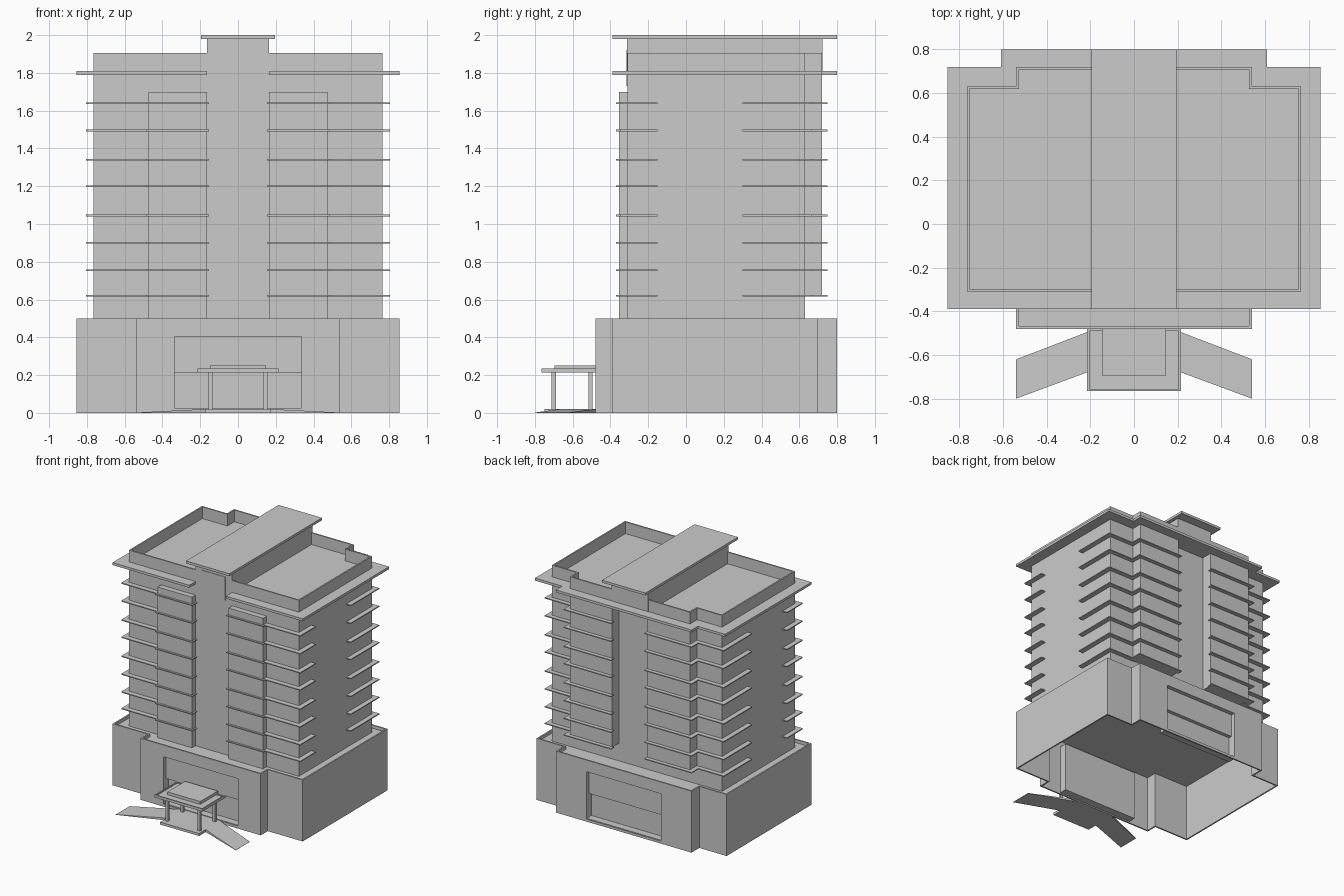
import bpy, bmesh

if "Cube" in bpy.data.objects:
    bpy.data.objects.remove(bpy.data.objects["Cube"])

def make(name, verts, faces):
    me = bpy.data.meshes.new(name)
    me.from_pydata(verts, [], faces)
    ob = bpy.data.objects.new(name, me)
    bpy.context.collection.objects.link(ob)
    return ob

def prism(name, pts, z0, z1, z0s=None, z1s=None):
    """Closed extrusion of a counter-clockwise outline; z1s gives per-point tops."""
    n = len(pts)
    tops = z1s or [z1] * n
    v = [(x, y, z0) for x, y in pts] + [(p[0], p[1], t) for p, t in zip(pts, tops)]
    f = [list(range(n))[::-1], list(range(n, 2 * n))]
    f += [(i, (i + 1) % n, n + (i + 1) % n, n + i) for i in range(n)]
    ob = make(name, v, f)
    bm = bmesh.new()
    bm.from_mesh(ob.data)
    bmesh.ops.recalc_face_normals(bm, faces=bm.faces)
    bm.to_mesh(ob.data)
    bm.free()
    return ob

def box(name, x0, x1, y0, y1, z0, z1):
    return prism(name, [(x0, y0), (x1, y0), (x1, y1), (x0, y1)], z0, z1)

def apply_mods(ob):
    bpy.context.view_layer.objects.active = ob
    for m in list(ob.modifiers):
        bpy.ops.object.modifier_apply(modifier=m.name)

def ring(name, pts, z0, z1, t):
    """Thin walls standing on an outline, thickened inwards."""
    n = len(pts)
    v = [(x, y, z0) for x, y in pts] + [(x, y, z1) for x, y in pts]
    ob = make(name, v, [(i, (i + 1) % n, n + (i + 1) % n, n + i) for i in range(n)])
    m = ob.modifiers.new("wall", 'SOLIDIFY')
    m.thickness, m.offset, m.use_even_offset = t, -1, True
    apply_mods(ob)
    return ob

def symmetric(half):
    """Complete an outline from its right half (listed front to back)."""
    return half + [(-x, y) for x, y in reversed(half)]

# podium: open-bottomed walls with a recessed terrace
podium = symmetric([(.54, -.48), (.54, -.39), (.855, -.39), (.855, .70), (.61, .70), (.61, .80)])
walls = ring("podium_walls", podium, 0, .5, .012)
inner = symmetric([(.53, -.47), (.53, -.38), (.845, -.38), (.845, .69), (.60, .69), (.60, .79)])
prism("podium_terrace", inner, .465, .475)

# entrance openings, front and back
for side, y, s in (("front", -.48, 1), ("back", .80, -1)):
    cut = box("cutter", -.335, .335, y - .05, y + .05, .02, .405)
    cut.hide_render = True
    m = walls.modifiers.new("opening", 'BOOLEAN')
    m.operation, m.object, m.solver = 'DIFFERENCE', cut, 'EXACT'
    apply_mods(walls)
    bpy.data.objects.remove(cut)

    def span(a, b):
        return sorted((y + s * a, y + s * b))
    box(side + "_entrance_upper_panel", -.345, .345, *span(.035, .075), .215, .415)
    box(side + "_entrance_doors", -.345, .345, *span(.065, .075), .01, .215)
    box(side + "_entrance_sill", -.345, .345, *span(.005, .07), .01, .025)
    box(side + "_entrance_head", -.345, .345, *span(.011, .04), .405, .415)
    for k in (-1, 1):
        xs = sorted((k * .335, k * .345))
        box(side + "_entrance_jamb", *xs, *span(.011, .07), .01, .415)

# tower body, back bays and front bays
box("tower_body", -.765, .765, -.31, .63, .475, 1.80)
for k in (-1, 1):
    box("back_bay", *sorted((k * .16, k * .54)), .62, .72, .62, 1.80)
    box("front_bay", *sorted((k * .165, k * .475)), -.355, -.30, .475, 1.70)

# eaves slab with a front notch, and roof parapet
prism("eaves_slab", symmetric([(.165, -.31), (.165, -.39), (.855, -.39), (.855, .72),
                               (.61, .72), (.61, .80)]), 1.79, 1.81)
ring("roof_parapet", symmetric([(.765, -.31), (.765, .63), (.54, .63), (.54, .72)]),
     1.80, 1.905, .012)

# penthouse spine
box("penthouse", -.165, .165, -.312, .722, 1.80, 1.98)
box("penthouse_roof", -.195, .195, -.39, .80, 1.98, 2.0)
box("front_sign_panel", -.105, .105, -.316, -.30, 1.73, 1.92)

# floor ledges wrapping the corners on each storey
for z in (.62, .755, .90, 1.045, 1.20, 1.34, 1.495, 1.64):
    a, b = z - .004, z + .004
    for k in (-1, 1):
        def ledge(name, pts):
            prism(name, [(k * x, y) for x, y in pts], a, b)
        ledge("front_corner_ledge", [(.47, -.35), (.805, -.35), (.805, -.15), (.76, -.15),
                                     (.76, -.305), (.47, -.305)])
        ledge("front_bay_ledge", [(.153, -.37), (.487, -.37), (.487, -.305), (.153, -.305)])
        ledge("back_corner_ledge", [(.805, .30), (.805, .665), (.575, .665), (.575, .75),
                                    (.15, .75), (.15, .71), (.53, .71), (.53, .62),
                                    (.755, .62), (.755, .30)])

# entrance porch
box("porch_platform", -.175, .175, -.75, -.47, 0, .02)
for x in (-.145, .145):
    for y in (-.70, -.505):
        box("porch_column", x - .011, x + .011, y - .011, y + .011, .02, .217)
box("porch_canopy", -.215, .215, -.765, -.47, .215, .228)
ring("porch_canopy_rim", [(-.215, -.765), (.215, -.765), (.215, -.48), (-.215, -.48)], .22, .236, .01)
box("porch_canopy_top", -.147, .147, -.695, -.47, .22, .252)

# driveway ramps sloping down to both sides
for k in (-1, 1):
    pts = [(k * .175, -.665), (k * .54, -.80), (k * .54, -.62), (k * .175, -.48)]
    prism("ramp", pts, 0, 0, z1s=[.02, .002, .002, .02])
